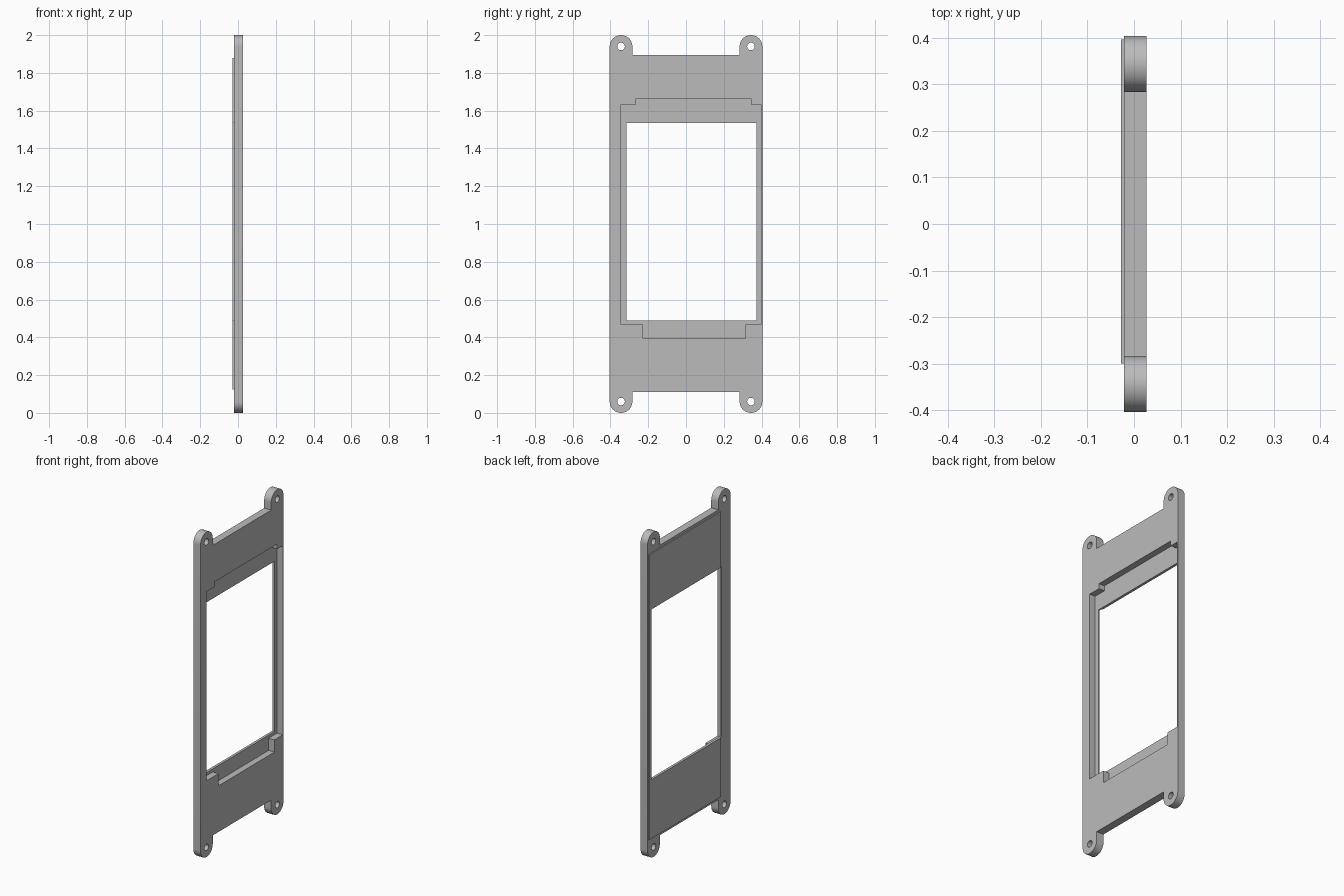
import bpy, bmesh, math

cube = bpy.data.objects.get("Cube")
if cube:
    bpy.data.objects.remove(cube, do_unlink=True)

# Depth levels along x
BACK, REAR, FLOOR, FACE = -0.028, -0.021, -0.012, 0.027
EAR_Y, EAR_R, EAR_Z, HOLE_R = 0.344, 0.06, 0.94, 0.02

grey = bpy.data.materials.new("plain grey")
grey.use_nodes = True
grey.diffuse_color = (0.5, 0.5, 0.5, 1)
grey.node_tree.nodes["Principled BSDF"].inputs["Base Color"].default_value = (0.5, 0.5, 0.5, 1)


def slab(name, outline, x0, x1):
    """Extrude a (y, z) outline from x0 to x1."""
    bm = bmesh.new()
    face = bm.faces.new([bm.verts.new((x0, y, z)) for y, z in outline])
    grown = bmesh.ops.extrude_face_region(bm, geom=[face])["geom"]
    for v in grown:
        if isinstance(v, bmesh.types.BMVert):
            v.co.x = x1
    bmesh.ops.recalc_face_normals(bm, faces=bm.faces)
    mesh = bpy.data.meshes.new(name)
    bm.to_mesh(mesh)
    bm.free()
    mesh.materials.append(grey)
    ob = bpy.data.objects.new(name, mesh)
    bpy.context.collection.objects.link(ob)
    return ob


def rect(y0, y1, z0, z1):
    return [(y0, z0), (y1, z0), (y1, z1), (y0, z1)]


def arc(cy, cz, r, a0, a1, n):
    angles = [math.radians(a0 + (a1 - a0) * i / n) for i in range(n + 1)]
    return [(cy + r * math.cos(a), cz + r * math.sin(a)) for a in angles]


def combine(target, tool, operation):
    """Apply a boolean and discard the tool."""
    tool.hide_render = True
    mod = target.modifiers.new(operation.title(), 'BOOLEAN')
    mod.operation, mod.solver, mod.object = operation, 'EXACT', tool
    bpy.context.view_layer.objects.active = target
    bpy.ops.object.modifier_apply(modifier=mod.name)
    bpy.data.objects.remove(tool, do_unlink=True)


# Plate outline with a rounded ear at each corner
top, low = 1 + EAR_Z, 1 - EAR_Z
shoulder_top, shoulder_low = 1.895, 0.11
inner = EAR_Y - EAR_R
outline = (arc(EAR_Y, top, EAR_R, 0, 180, 24)
           + [(inner, shoulder_top), (-inner, shoulder_top)]
           + arc(-EAR_Y, top, EAR_R, 0, 180, 24)
           + arc(-EAR_Y, low, EAR_R, 180, 360, 24)
           + [(-inner, shoulder_low), (inner, shoulder_low)]
           + arc(EAR_Y, low, EAR_R, 180, 360, 24))
plate = slab("mounting_plate", outline, REAR, FACE)

# Thin raised panel on the rear
combine(plate, slab("rear_panel", rect(-0.30, 0.397, 0.125, 1.88), BACK, REAR + 0.004), 'UNION')

# Stepped display recess, open to the face
recess = [(-0.344, 0.469), (-0.228, 0.469), (-0.228, 0.394), (0.315, 0.394),
          (0.315, 0.469), (0.397, 0.469), (0.397, 1.633), (0.343, 1.633),
          (0.343, 1.664), (-0.265, 1.664), (-0.265, 1.633), (-0.344, 1.633)]
combine(plate, slab("recess_cutter", recess, FLOOR, 0.1), 'DIFFERENCE')

# Window through the recess floor
combine(plate, slab("window_cutter", rect(-0.316, 0.374, 0.488, 1.536), -0.1, 0.1), 'DIFFERENCE')

# Screw holes in the ears
for y in (-EAR_Y, EAR_Y):
    for z in (low, top):
        circle = arc(y, z, HOLE_R, 0, 360, 32)[:-1]
        combine(plate, slab("hole_cutter", circle, -0.1, 0.1), 'DIFFERENCE')

# Smooth the round ears and holes, keep the edges sharp
plate.select_set(True)
bpy.context.view_layer.objects.active = plate
bpy.ops.object.shade_smooth_by_angle(angle=math.radians(30))
